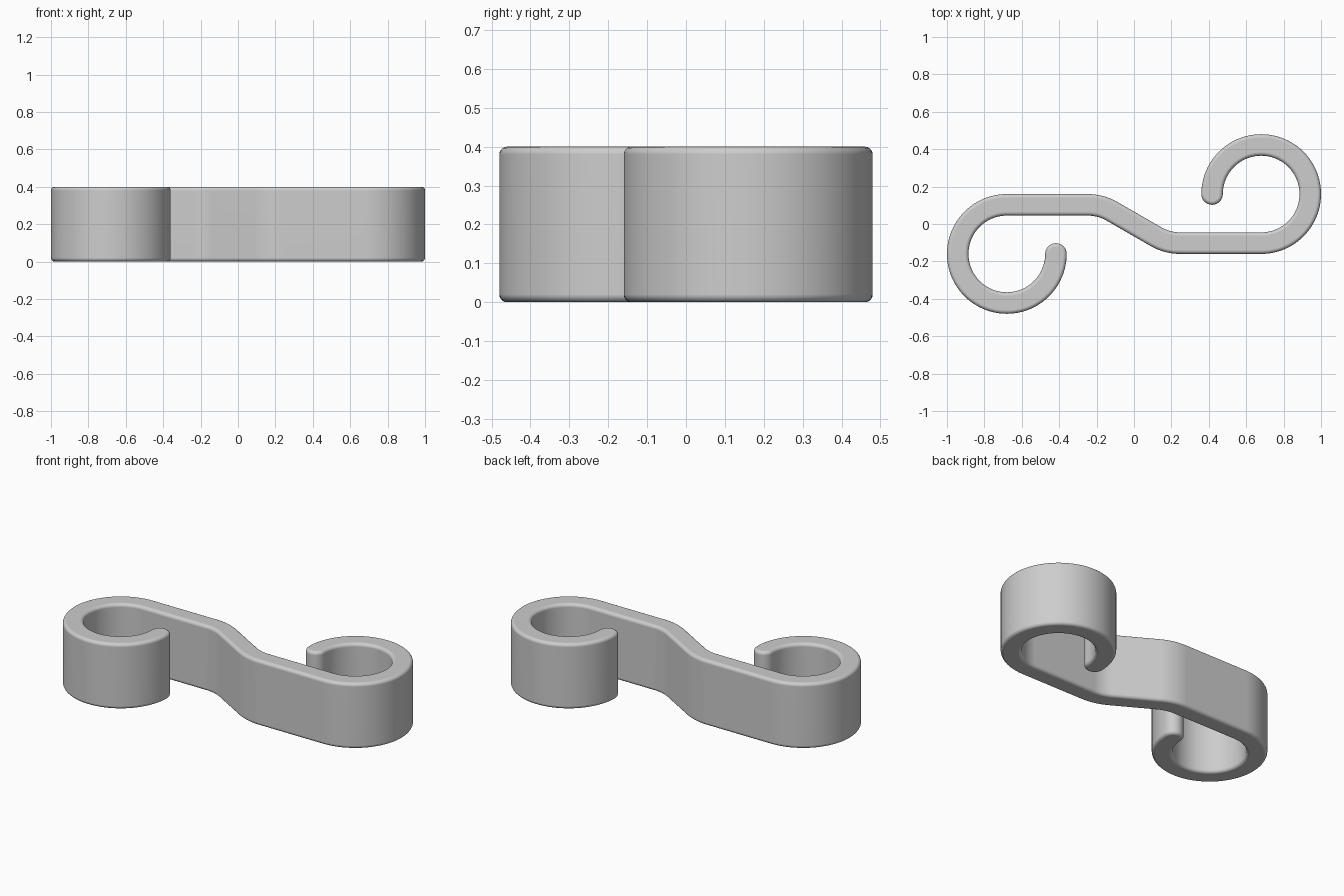
import bpy, bmesh
from math import sin, cos, radians, pi
from mathutils import Vector

cube = bpy.data.objects.get("Cube")
if cube:
    bpy.data.objects.remove(cube, do_unlink=True)

HEIGHT, HALF, BEND = 0.4, 0.0575, 0.2625   # strap height, half thickness, centreline radius
STRAIGHT_Y, EYE_X, KNEE_X = 0.1025, 0.68, 0.248


def arc(cx, cy, r, start, end, steps):
    """Points and outward normals along an arc, angles in degrees."""
    out = []
    for i in range(steps + 1):
        a = radians(start + (end - start) * i / steps)
        n = Vector((cos(a), sin(a)))
        out.append((Vector((cx, cy)) + n * r, n))
    return out


# Half of the centreline: hook from its tip to the straight, then the knee
hook = arc(-EYE_X, STRAIGHT_Y - BEND, BEND, 360, 90, 72)
knee = arc(-KNEE_X, STRAIGHT_Y - BEND, BEND, 90, 60, 10)
half = hook + knee
# The other half is the same turned half way round
path = half + [(-p, n) for p, n in reversed(half)]


def cap(centre, normal, steps=16):
    """Round end, swept from one side of the strap over its tip to the other."""
    tip = Vector((normal.y, -normal.x))
    angles = [pi * i / steps for i in range(1, steps)]
    return [centre + (normal * cos(a) + tip * sin(a)) * HALF for a in angles]


# Closed outline of the strap with both rounded tips
outer = [p + n * HALF for p, n in path]
inner = [p - n * HALF for p, n in path]
first, last = path[0], path[-1]
outline = outer + cap(*last) + inner[::-1] + cap(first[0], -first[1])

bm = bmesh.new()
base = bm.faces.new([bm.verts.new((p.x, p.y, 0)) for p in outline])
grown = bmesh.ops.extrude_face_region(bm, geom=[base], use_keep_orig=True)["geom"]
bmesh.ops.translate(bm, vec=(0, 0, HEIGHT),
                    verts=[v for v in grown if isinstance(v, bmesh.types.BMVert)])
bmesh.ops.recalc_face_normals(bm, faces=bm.faces[:])

# Rounded top and bottom rims
rims = [e for e in bm.edges if abs(e.verts[0].co.z - e.verts[1].co.z) < 1e-5]
bmesh.ops.bevel(bm, geom=rims, offset=0.02, offset_type='OFFSET', segments=5,
                profile=0.5, affect='EDGES', clamp_overlap=False)

mesh = bpy.data.meshes.new("double_hook")
bm.to_mesh(mesh)
bm.free()
strap = bpy.data.objects.new("double_hook", mesh)
bpy.context.collection.objects.link(strap)

# Plain grey finish
grey = bpy.data.materials.new("light_grey")
grey.use_nodes = True
colour = (0.61, 0.61, 0.61, 1)
grey.diffuse_color = colour
grey.node_tree.nodes["Principled BSDF"].inputs["Base Color"].default_value = colour
mesh.materials.append(grey)

bpy.ops.object.select_all(action='DESELECT')
strap.select_set(True)
bpy.context.view_layer.objects.active = strap
bpy.ops.object.shade_smooth_by_angle(angle=radians(35))
weighted = strap.modifiers.new("even_normals", 'WEIGHTED_NORMAL')
weighted.keep_sharp = True
